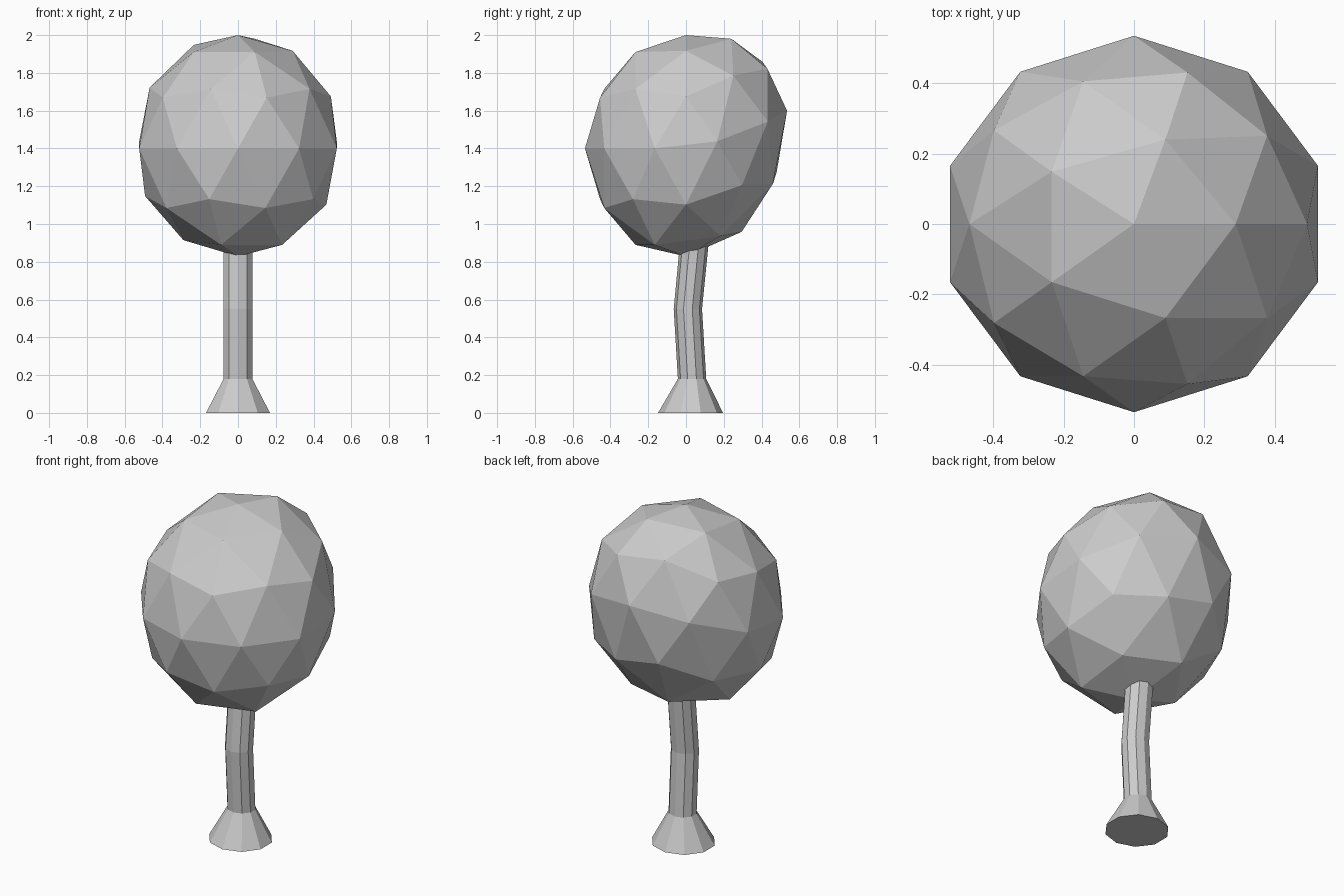
import bpy, bmesh, math

if "Cube" in bpy.data.objects:
    bpy.data.objects.remove(bpy.data.objects["Cube"])


def make_object(name, bm):
    bmesh.ops.recalc_face_normals(bm, faces=bm.faces[:])
    mesh = bpy.data.meshes.new(name)
    bm.to_mesh(mesh)
    bm.free()
    obj = bpy.data.objects.new(name, mesh)
    bpy.context.collection.objects.link(obj)
    return obj


# Trunk: ten-sided rings (z, centre y, x radius, y radius), flared foot, slight bend
SIDES = 10
rings = [(0.0, 0.024, 0.178, 0.172), (0.18, 0.032, 0.080, 0.075),
         (0.55, 0.010, 0.080, 0.075), (0.86, 0.040, 0.080, 0.076),
         (0.98, 0.052, 0.080, 0.076)]
bm = bmesh.new()
loops = []
for z, cy, rx, ry in rings:
    loops.append([bm.verts.new((rx * math.sin(2 * math.pi * i / SIDES),
                                cy + ry * math.cos(2 * math.pi * i / SIDES), z))
                  for i in range(SIDES)])
for a, b in zip(loops, loops[1:]):
    for i in range(SIDES):
        j = (i + 1) % SIDES
        bm.faces.new((a[i], a[j], b[j], b[i]))
bm.faces.new(loops[0])
bm.faces.new(loops[-1])
make_object("trunk", bm)

# Leaf crown: faceted icosphere, stretched in height and swept up at the back
bm = bmesh.new()
bmesh.ops.create_icosphere(bm, subdivisions=2, radius=1.0)
for v in bm.verts:
    x, y, z = v.co.x * 0.55, v.co.y * 0.535, v.co.z * 0.6
    lift = 0.466 * max(0.0, y + 0.12) ** 2
    if z < 0:
        lift *= 1 + 0.6 * z
        if y > -0.1:
            lift -= 0.04 * z
    if z > 0.59:
        lift = 0.0
    sway = -0.2 * max(0.0, y) * z
    v.co = (x, y + sway, 1.4 + z + lift)
make_object("leaf_crown", bm)
